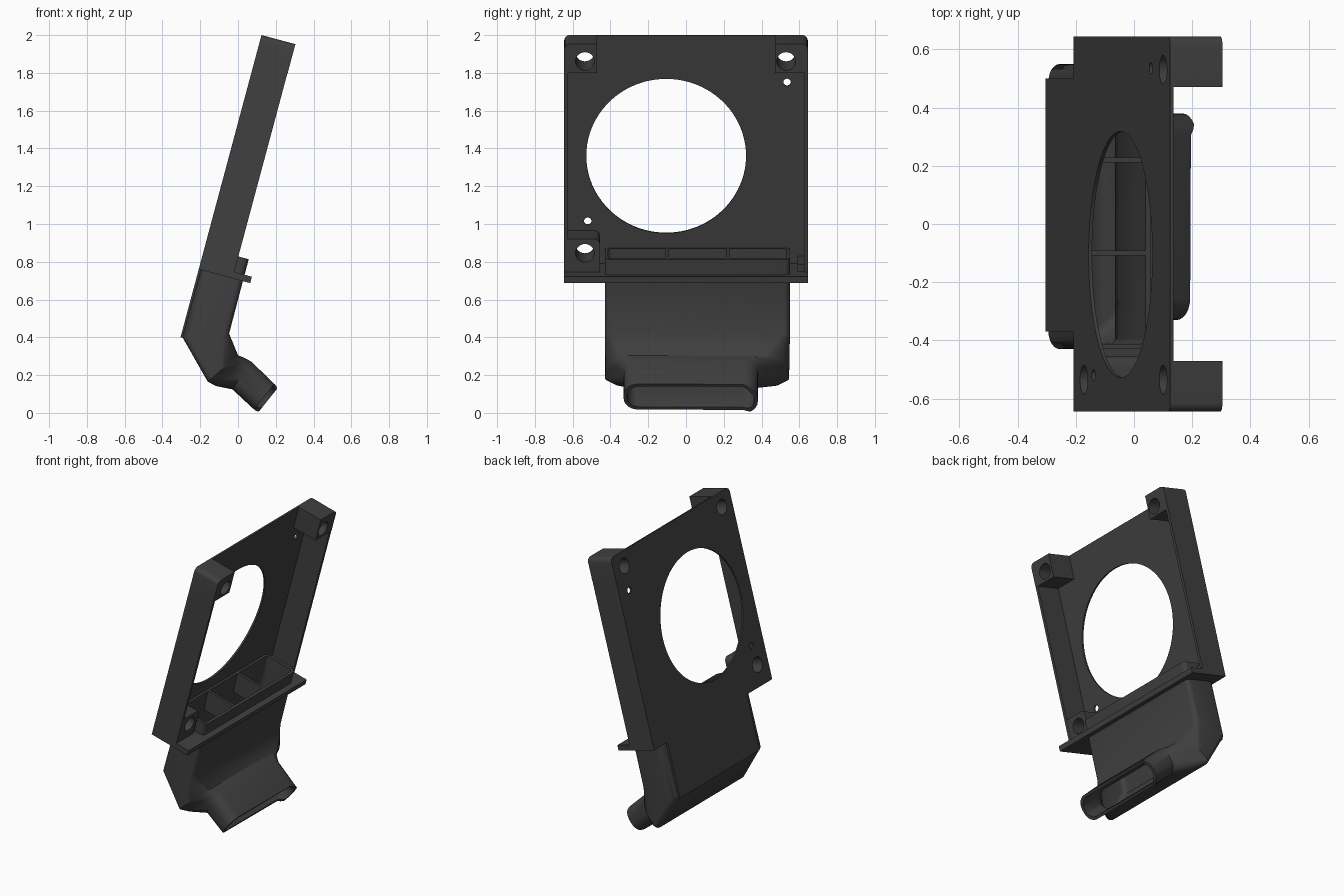
import bpy, bmesh, math
from mathutils import Matrix, Vector

if "Cube" in bpy.data.objects:
    bpy.data.objects.remove(bpy.data.objects["Cube"])

mat = bpy.data.materials.new("charcoal plastic")
mat.diffuse_color = (0.05, 0.05, 0.05, 1)
mat.use_nodes = True
mat.node_tree.nodes["Principled BSDF"].inputs["Base Color"].default_value = mat.diffuse_color

# Tilted frame axes: n = outward from back plate, y = width, u = up the plate
TILT = Matrix.Translation((-0.208, 0, 0.76)) @ Matrix.Rotation(math.radians(15), 4, 'Y')
W, H, D, T = 0.645, 1.284, 0.186, 0.012


def finish(name, bm, smooth=False):
    bmesh.ops.recalc_face_normals(bm, faces=bm.faces[:])
    me = bpy.data.meshes.new(name)
    bm.to_mesh(me)
    bm.free()
    me.materials.append(mat)
    ob = bpy.data.objects.new(name, me)
    bpy.context.collection.objects.link(ob)
    if smooth:
        bpy.ops.object.select_all(action='DESELECT')
        ob.select_set(True)
        bpy.context.view_layer.objects.active = ob
        bpy.ops.object.shade_smooth_by_angle(angle=math.radians(35))
    return ob


def box(name, n, y, u):
    bm = bmesh.new()
    bmesh.ops.create_cube(bm, size=1)
    for v in bm.verts:
        v.co = Vector([r[0] if c < 0 else r[1] for c, r in zip(v.co, (n, y, u))])
    bm.transform(TILT)
    return finish(name, bm)


def panel(name, n, y, u, holes, rounded):
    """Rectangle in the y-u plane with some rounded corners and round holes, extruded along n."""
    corners = [(y[0], u[0], 180), (y[1], u[0], 270), (y[1], u[1], 0), (y[0], u[1], 90)]
    outline, r = [], 0.03
    for k, (cy, cu, a0) in enumerate(corners):
        if k not in rounded:
            outline.append((cy, cu))
            continue
        oy = cy + (r if k in (0, 3) else -r)
        ou = cu + (r if k in (0, 1) else -r)
        for j in range(6):
            a = math.radians(a0 + 18 * j)
            outline.append((oy + r * math.cos(a), ou + r * math.sin(a)))
    loops = [outline]
    for hy, hu, hr in holes:
        seg = 96 if hr > 0.2 else 28
        loops.append([(hy + hr * math.cos(2 * math.pi * j / seg),
                       hu + hr * math.sin(2 * math.pi * j / seg)) for j in range(seg)])
    cu = bpy.data.curves.new(name + "_profile", 'CURVE')
    cu.dimensions, cu.fill_mode = '2D', 'BOTH'
    cu.extrude = (n[1] - n[0]) / 2
    for pts in loops:
        sp = cu.splines.new('POLY')
        sp.points.add(len(pts) - 1)
        for p, q in zip(sp.points, pts):
            p.co = (q[0], q[1], 0, 1)
        sp.use_cyclic_u = True
    tmp = bpy.data.objects.new(name + "_profile", cu)
    bpy.context.collection.objects.link(tmp)
    bpy.context.view_layer.update()
    me = bpy.data.meshes.new_from_object(tmp.evaluated_get(bpy.context.evaluated_depsgraph_get()))
    bm = bmesh.new()
    bm.from_mesh(me)
    bpy.data.objects.remove(tmp)
    bpy.data.meshes.remove(me)
    bmesh.ops.remove_doubles(bm, verts=bm.verts[:], dist=0.0002)
    mid = (n[0] + n[1]) / 2
    for v in bm.verts:
        v.co = Vector((v.co.z + mid, v.co.x, v.co.y))
    bm.transform(TILT)
    return finish(name, bm, True)


# Back plate with large fan opening, screw holes and pin holes
SCREWS = [(-0.535, 1.19, 0.05), (0.53, 1.19, 0.05), (-0.535, 0.138, 0.05)]
panel("back_plate", (0, T), (-W, W), (0, H),
      SCREWS + [(-0.105, 0.624, 0.423), (0.535, 1.028, 0.02), (-0.52, 0.267, 0.02)], (2, 3))

# Corner posts around the screw holes
panel("upper_left_post", (T, D), (-W, -0.47), (1.126, H), SCREWS[:1], (3,))
panel("upper_right_post", (T, D), (0.47, W), (1.126, H), SCREWS[1:2], (2,))
panel("lower_left_post", (T, D - 0.002), (-W + 0.002, -0.455), (0.03, 0.215), SCREWS[2:], (2,))

# Side walls
for side, s in (("left", -1), ("right", 1)):
    y = sorted((s * W, s * (W - 0.02)))
    box(side + "_side_wall", (0.005, D - 0.001), y, (0.01, 1.13))
box("corner_gusset", (0.01, D - 0.01), (0.59, W - 0.01), (0.03, 0.075))

# Bottom flange around the duct
box("flange_front", (0.225, 0.282), (-W, W), (0, 0.035))
box("flange_left", (0.001, 0.282), (-W, -0.42), (0, 0.035))
box("flange_right", (0.001, 0.282), (0.54, W), (0, 0.035))

# Ribs bridging the duct mouth
for i, y in enumerate((-0.1, 0.22)):
    box(f"mouth_rib_{i + 1}", (0.01, 0.23), (y - 0.009, y + 0.009), (-0.02, 0.12))

# Flat skin continuing the back plate down the duct
box("duct_back_skin", (0, 0.03), (-0.37, 0.5), (-0.372, 0))


# Duct: hollow loft of rounded sections from tray mouth through elbow to nozzle
def local(n, u):
    p = TILT @ Vector((n, 0, u))
    return (p.x, p.z)


# back point, front point, back y range, front y range,
# back and front corner radii as (along side, along face)
WIDE, NARROW = (-0.43, 0.55), (-0.33, 0.38)
SECTIONS = [
    (local(0.008, 0.12), local(0.242, 0.12), WIDE, WIDE, (0.03, 0.03), (0.03, 0.03)),
    (local(0.012, 0), local(0.242, 0), WIDE, WIDE, (0.04, 0.06), (0.03, 0.03)),
    ((-0.294, 0.4), (-0.047, 0.42), WIDE, WIDE, (0.04, 0.06), (0.03, 0.03)),
    ((-0.16, 0.165), (0.0, 0.305), WIDE, (-0.42, 0.52), (0.03, 0.04), (0.12, 0.11)),
    ((-0.115, 0.142), (0.025, 0.295), (-0.40, 0.52), (-0.35, 0.41), (0.05, 0.06), (0.08, 0.07)),
    ((-0.03, 0.125), (0.07, 0.272), NARROW, NARROW, (0.07, 0.07), (0.07, 0.07)),
    ((0.085, 0.018), (0.193, 0.153), NARROW, NARROW, (0.075, 0.075), (0.075, 0.075)),
]


def section(sec, i):
    b, f, yb, yf, rb, rf = sec
    b, f = Vector((b[0], 0, b[1])), Vector((f[0], 0, f[1]))
    d = (f - b).normalized()
    L = (f - b).length
    corners = [Vector((i, yb[0] + i)), Vector((L - i, yf[0] + i)),
               Vector((L - i, yf[1] - i)), Vector((i, yb[1] - i))]
    # radius toward the previous and the next corner
    radii = [(rb[1], rb[0]), (rf[0], rf[1]), (rf[1], rf[0]), (rb[0], rb[1])]
    pts = []
    for k, c in enumerate(corners):
        p = c + (corners[k - 1] - c).normalized() * (radii[k][0] - i * 0.6)
        q = c + (corners[(k + 1) % 4] - c).normalized() * (radii[k][1] - i * 0.6)
        ctr = p + q - c
        for j in range(7):  # quarter-ellipse corner
            a = j / 6 * math.pi / 2
            v = ctr + (p - ctr) * math.cos(a) + (q - ctr) * math.sin(a)
            w = b + d * v.x
            if sec is SECTIONS[-1]:  # nozzle tip droops at one end
                t = min(max((v.y - 0.3) / 0.04, 0), 1)
                w += Vector((0.02, 0, -0.018)) * t
            pts.append((w.x, v.y, w.z))
    return pts


bm = bmesh.new()
rings = [[bm.verts.new(p) for p in section(s, 0)] for s in SECTIONS]
rings += [[bm.verts.new(p) for p in section(s, 0.018)] for s in reversed(SECTIONS)]
for k, r in enumerate(rings):
    nxt = rings[(k + 1) % len(rings)]
    for j in range(len(r)):
        j2 = (j + 1) % len(r)
        bm.faces.new((r[j], r[j2], nxt[j2], nxt[j]))
finish("air_duct", bm, True)
